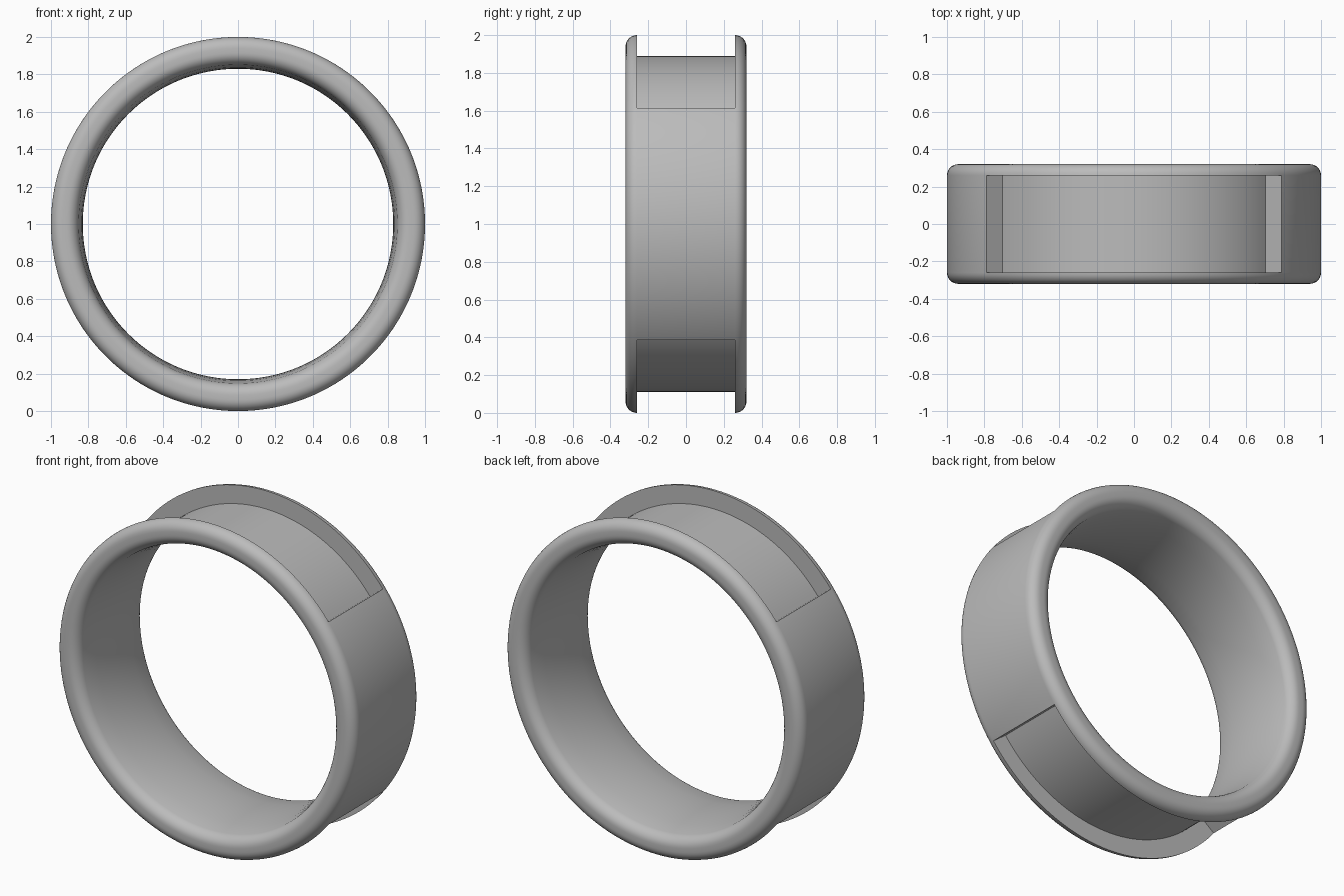
import bpy, bmesh
from math import sin, cos, pi, radians
from mathutils import Vector

cube = bpy.data.objects.get("Cube")
if cube:
    bpy.data.objects.remove(cube, do_unlink=True)

OUTER, FLOOR, INNER = 1.0, 0.89, 0.83   # radii
HALF, GROOVE = 0.32, 0.26               # half widths along y
CUT = radians(52.1)                     # half angle of each recess


def arc(cy, cr, ry, rr, start, end, n):
    """Elliptical arc of (y, radius) points."""
    return [(cy + ry * cos(start + (end - start) * i / n),
             cr + rr * sin(start + (end - start) * i / n)) for i in range(n + 1)]


# Half section: rounded outer corner, then a softly domed inside
corner = arc(GROOVE, OUTER - 0.06, HALF - GROOVE, 0.06, pi / 2, 0, 7)
inside = arc(HALF - 0.07, 0.915, 0.07, 0.065, 0, -pi / 2 + 0.25, 7)
dome = [(0.16, 0.838), (0.08, 0.832), (0.0, INNER)]
half = corner + inside + dome
mirror = [(-y, r) for y, r in reversed(half[:-1])]
full_section = half + mirror
recess_section = full_section + [(-GROOVE, FLOOR), (GROOVE, FLOOR)]


def point(y, r, a):
    return Vector((r * sin(a), y, 1 + r * cos(a)))


def sweep(bm, section, start, end, steps):
    """Sweep a closed section around the ring axis."""
    rings = []
    for i in range(steps + 1):
        a = start + (end - start) * i / steps
        rings.append([bm.verts.new(point(y, r, a)) for y, r in section])
    n = len(section)
    for p, q in zip(rings, rings[1:]):
        for j in range(n):
            k = (j + 1) % n
            bm.faces.new((p[j], p[k], q[k], q[j]))


bm = bmesh.new()
for turn in (0, pi):
    # Recessed sector, then the full-thickness sector beside it
    sweep(bm, recess_section, turn - CUT, turn + CUT, 56)
    sweep(bm, full_section, turn + CUT, turn + pi - CUT, 40)
    # Radial end walls of the recess
    for a in (turn - CUT, turn + CUT):
        wall = [(-GROOVE, OUTER), (GROOVE, OUTER), (GROOVE, FLOOR), (-GROOVE, FLOOR)]
        bm.faces.new([bm.verts.new(point(y, r, a)) for y, r in wall])
bmesh.ops.remove_doubles(bm, verts=bm.verts, dist=0.0005)
bmesh.ops.recalc_face_normals(bm, faces=bm.faces)

mesh = bpy.data.meshes.new("ring_band")
bm.to_mesh(mesh)
bm.free()
ring = bpy.data.objects.new("ring_band", mesh)
bpy.context.collection.objects.link(ring)

# Plain grey material
grey = bpy.data.materials.new("plain_grey")
grey.use_nodes = True
colour = (0.5, 0.5, 0.5, 1)
grey.diffuse_color = colour
grey.node_tree.nodes["Principled BSDF"].inputs["Base Color"].default_value = colour
mesh.materials.append(grey)

bpy.ops.object.select_all(action="DESELECT")
ring.select_set(True)
bpy.context.view_layer.objects.active = ring
bpy.ops.object.shade_smooth_by_angle(angle=radians(30))
